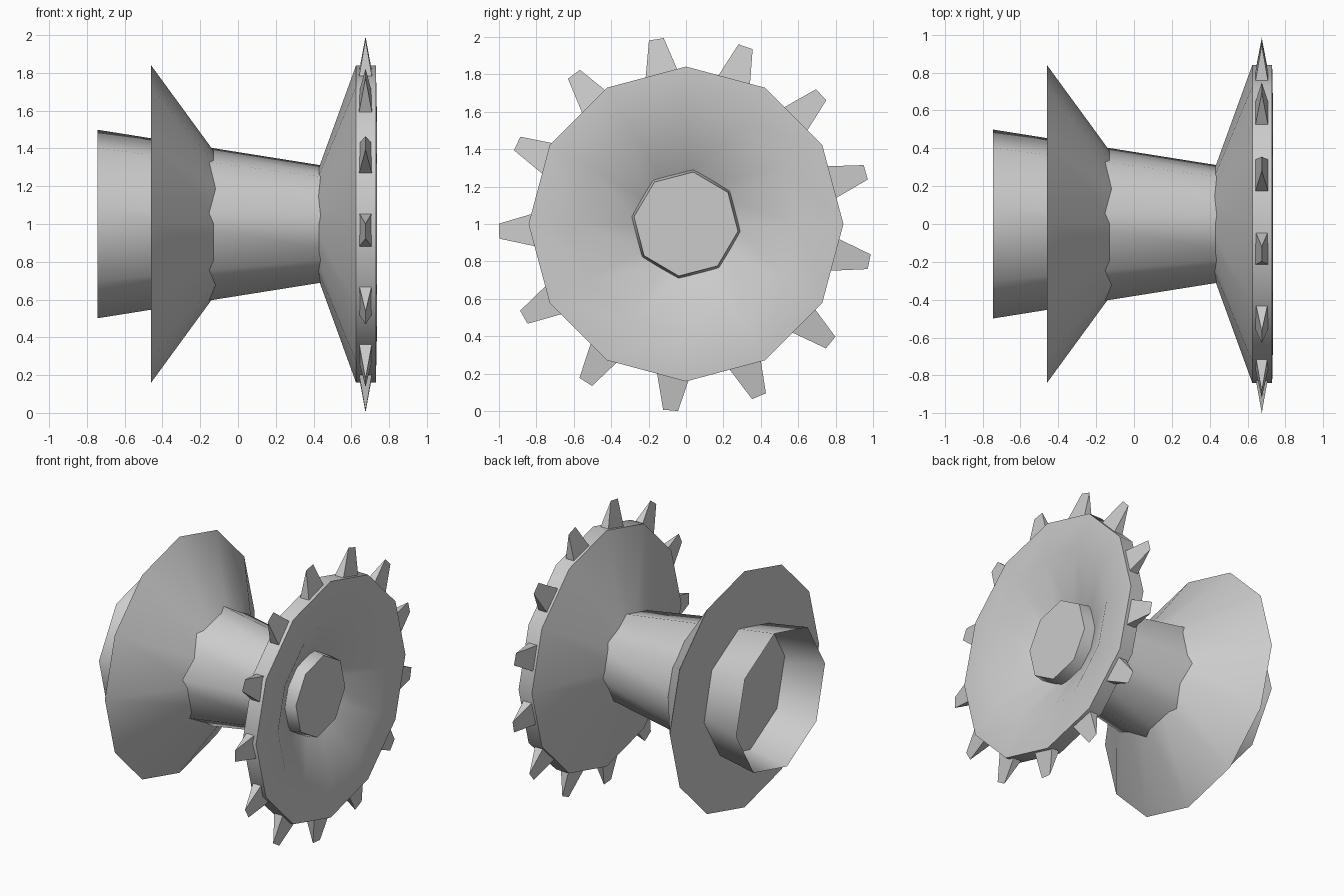
import bpy, bmesh, math
from mathutils import Matrix

cube = bpy.data.objects.get("Cube")
if cube:
    bpy.data.objects.remove(cube, do_unlink=True)

grey = bpy.data.materials.new("plain_grey")
grey.use_nodes = True
COLOUR = (0.6, 0.6, 0.6, 1)
grey.diffuse_color = COLOUR
grey.node_tree.nodes["Principled BSDF"].inputs["Base Color"].default_value = COLOUR


def finish(name, bm, smooth_angle=None):
    """Turn a bmesh into a named object whose axle height is z = 1."""
    mesh = bpy.data.meshes.new(name)
    bm.to_mesh(mesh)
    bm.free()
    mesh.materials.append(grey)
    obj = bpy.data.objects.new(name, mesh)
    obj.location.z = 1
    bpy.context.collection.objects.link(obj)
    if smooth_angle:
        bpy.ops.object.select_all(action='DESELECT')
        obj.select_set(True)
        bpy.context.view_layer.objects.active = obj
        bpy.ops.object.shade_smooth_by_angle(angle=math.radians(smooth_angle))
    return obj


def lathe(name, profile, sides, turn=0, cap_start=False, cap_end=False, smooth_angle=32):
    """Revolve (x, radius) points about the x axis."""
    bm = bmesh.new()
    angles = [math.radians(turn) + math.tau * i / sides for i in range(sides)]
    rings = [[bm.verts.new((x, r * math.cos(a), r * math.sin(a))) for a in angles]
             for x, r in profile]
    for a, b in zip(rings, rings[1:]):
        for i in range(sides):
            j = (i + 1) % sides
            bm.faces.new((a[i], b[i], b[j], a[j])).normal_flip()
    if cap_start:
        bm.faces.new(rings[0][::-1])
    if cap_end:
        bm.faces.new(rings[-1])
    return finish(name, bm, smooth_angle)


# Tapered drum: open at the wide end, closed at the narrow end
lathe("drum", [(-0.745, 0.504), (0.65, 0.28)], 8, turn=-8, cap_end=True, smooth_angle=50)

# Cone flange with a flat outer disc
lathe("cone_flange", [(-0.46, 0.84), (-0.08, 0.32)], 12, cap_start=True)

# Toothed wheel: back cone, rim, front ring and hollow dish
lathe("wheel", [(0.40, 0.22), (0.625, 0.84), (0.73, 0.84), (0.735, 0.6), (0.55, 0.25)], 12)

# Wedge teeth around the rim, each ending in a short ridge
TEETH = 13
bm = bmesh.new()
for k in range(TEETH):
    spin = Matrix.Rotation(math.radians(182.2) + math.tau * k / TEETH, 4, 'X')
    base = [(0.64, -1), (0.71, -1), (0.71, 1), (0.64, 1)]
    b = [bm.verts.new((x, 0.8, s * 0.09)) for x, s in base]
    low, high = [bm.verts.new((0.675, 0.998, s * 0.04)) for s in (-1, 1)]
    for face in ((b[0], b[1], low), (b[1], b[2], high, low), (b[2], b[3], high),
                 (b[3], b[0], low, high), (b[3], b[2], b[1], b[0])):
        bm.faces.new(face)
    bmesh.ops.transform(bm, matrix=spin, verts=b + [low, high])
bmesh.ops.recalc_face_normals(bm, faces=bm.faces[:])
finish("teeth", bm)
